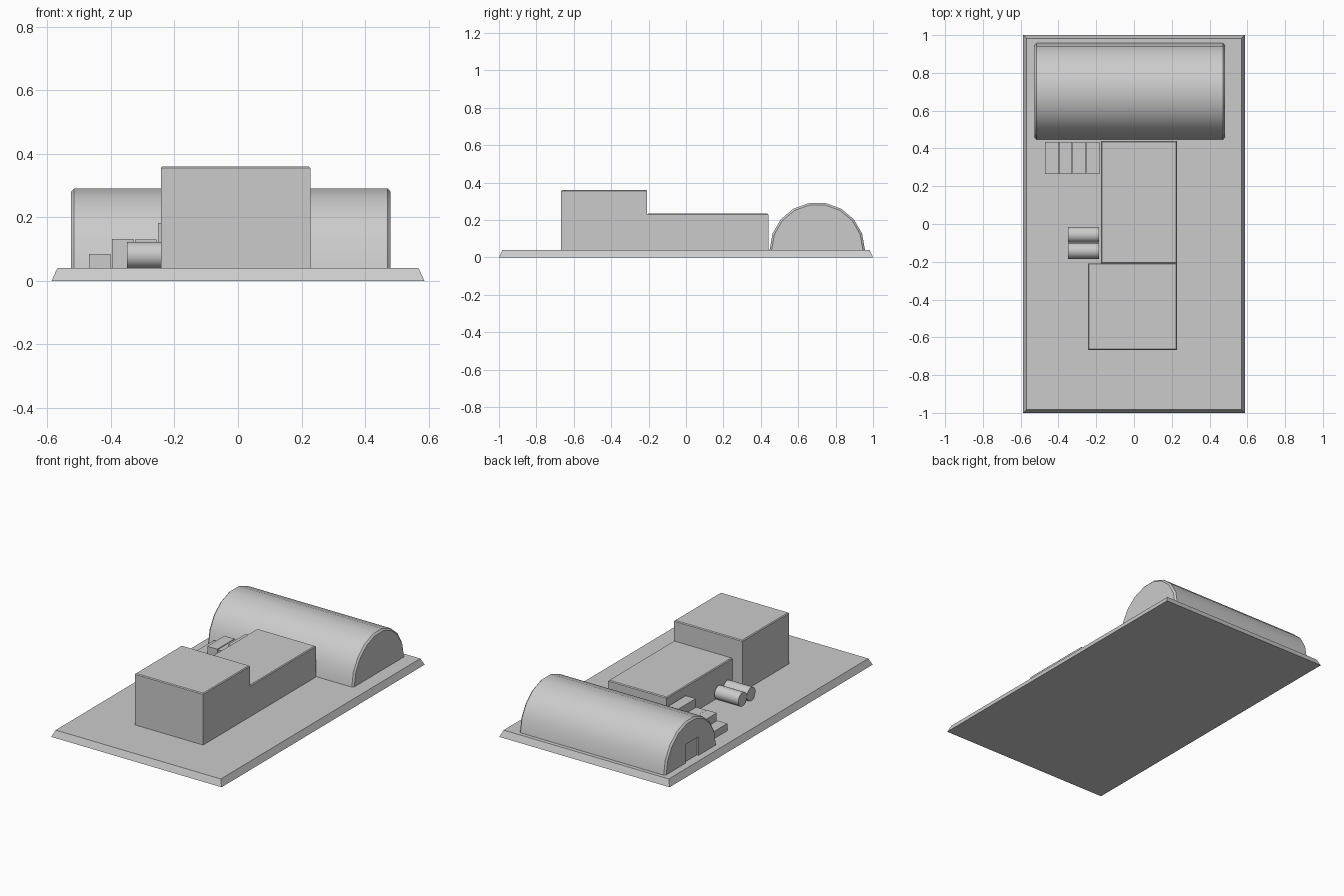
import bpy, bmesh, math

if "Cube" in bpy.data.objects:
    bpy.data.objects.remove(bpy.data.objects["Cube"])

FLOOR = 0.04


def make_object(name, bm):
    bmesh.ops.recalc_face_normals(bm, faces=bm.faces)
    mesh = bpy.data.meshes.new(name)
    bm.to_mesh(mesh)
    bm.free()
    obj = bpy.data.objects.new(name, mesh)
    bpy.context.collection.objects.link(obj)
    return obj


def smooth(obj, angle):
    bpy.ops.object.select_all(action='DESELECT')
    obj.select_set(True)
    bpy.context.view_layer.objects.active = obj
    bpy.ops.object.shade_smooth_by_angle(angle=math.radians(angle))


def box(name, x0, x1, y0, y1, z0, z1, taper=0.0, top_bevel=0.0):
    bm = bmesh.new()
    bmesh.ops.create_cube(bm, size=1)
    for v in bm.verts:
        top = v.co.z > 0
        inset = taper if top else 0.0
        v.co.x = x1 - inset if v.co.x > 0 else x0 + inset
        v.co.y = y1 - inset if v.co.y > 0 else y0 + inset
        v.co.z = z1 if top else z0
    if top_bevel:
        edges = [e for e in bm.edges if all(v.co.z == e.verts[0].co.z for v in e.verts)
                 and e.verts[0].co.z > (z0 + z1) / 2]
        bmesh.ops.bevel(bm, geom=edges, offset=top_bevel, segments=1, affect='EDGES')
    return make_object(name, bm)


def loft_x(name, sections, y, z, start, end, sides, closed_circle):
    """Loft arcs of (x, radius) along x; half arcs close along the floor."""
    bm = bmesh.new()
    count = sides if closed_circle else sides + 1
    rings = []
    for x, r in sections:
        ring = []
        for i in range(count):
            a = math.radians(start + (end - start) * i / sides)
            ring.append(bm.verts.new((x, y + r * math.cos(a), z + r * math.sin(a))))
        rings.append(ring)
    for a, b in zip(rings, rings[1:]):
        for i in range(count):
            j = (i + 1) % count
            bm.faces.new((a[i], a[j], b[j], b[i]))
    bm.faces.new(rings[0])
    bm.faces.new(rings[-1])
    return make_object(name, bm)


# Sloped ground slab
box("base_slab", -0.587, 0.587, -1, 1, 0, FLOOR, taper=0.018)

# Two rectangular buildings with slightly chamfered roof edges
box("tall_building", -0.243, 0.228, -0.668, -0.208, FLOOR, 0.36, top_bevel=0.005)
box("low_building", -0.175, 0.228, -0.208, 0.44, FLOOR, 0.235, top_bevel=0.005)

# Arched hall with chamfered ends
hall = loft_x("arched_hall", [(-0.526, 0.244), (-0.516, 0.255), (0.471, 0.255), (0.481, 0.244)],
              0.702, FLOOR, 0, 180, 9, False)

# Recessed doorway in the left end of the hall
cutter = box("doorway_cutter", -0.60, -0.514, 0.627, 0.757, 0.03, 0.157)
cutter.hide_render = True
cutter.hide_viewport = True
cut = hall.modifiers.new("doorway", 'BOOLEAN')
cut.object = cutter
cut.operation = 'DIFFERENCE'
cut.solver = 'EXACT'
smooth(hall, 30)

# Row of crates beside the low building
for i, top in enumerate((0.085, 0.132, 0.130, 0.182)):
    x = -0.47 + i * 0.0725
    box(f"crate_{i + 1}", x, x + 0.069, 0.265, 0.435, FLOOR, top)

# Pair of horizontal tanks
for i, y in enumerate((-0.057, -0.142)):
    tank = loft_x(f"tank_{i + 1}", [(-0.35, 0.042), (-0.185, 0.042)],
                  y, FLOOR + 0.041, 0, 360, 24, True)
    smooth(tank, 30)
